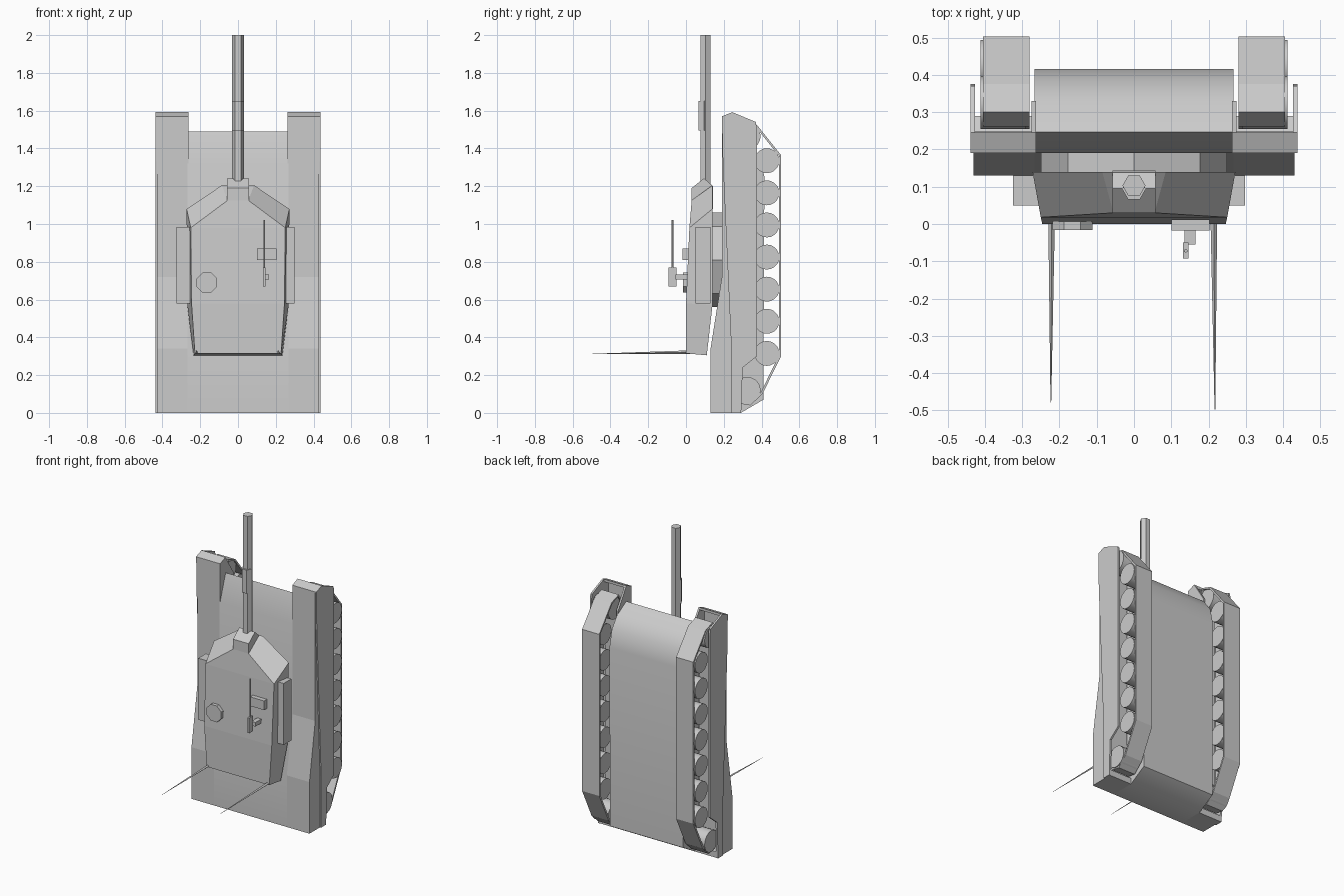
import bpy, bmesh, math
from mathutils import Matrix, Vector

if "Cube" in bpy.data.objects:
    bpy.data.objects.remove(bpy.data.objects["Cube"])


def finish(name, bm, mirror=False, smooth=None):
    bmesh.ops.recalc_face_normals(bm, faces=bm.faces)
    me = bpy.data.meshes.new(name)
    bm.to_mesh(me)
    bm.free()
    ob = bpy.data.objects.new(name, me)
    bpy.context.collection.objects.link(ob)
    if smooth:
        bpy.ops.object.select_all(action='DESELECT')
        ob.select_set(True)
        bpy.context.view_layer.objects.active = ob
        bpy.ops.object.shade_smooth_by_angle(angle=math.radians(smooth))
    if mirror:
        ob.modifiers.new("mirror", 'MIRROR')
    return ob


def loft(name, rings, caps=True, **kw):
    """Join equal rings of points into a surface."""
    bm = bmesh.new()
    vs = [[bm.verts.new(p) for p in r] for r in rings]
    n = len(rings[0])
    for a, b in zip(vs, vs[1:]):
        for i in range(n):
            j = (i + 1) % n
            bm.faces.new((a[i], a[j], b[j], b[i]))
    if caps:
        bm.faces.new(vs[0])
        bm.faces.new(vs[-1])
    return finish(name, bm, **kw)


def prism(name, yz, x0, x1, **kw):
    """Side profile extruded across x."""
    return loft(name, [[(x, y, z) for y, z in yz] for x in (x0, x1)], **kw)


def box(name, x0, x1, y0, y1, z0, z1, **kw):
    return prism(name, [(y0, z0), (y1, z0), (y1, z1), (y0, z1)], x0, x1, **kw)


def rod(name, start, end, r0, r1, sides, turn=0.0, **kw):
    """Cylinder or cone between two points."""
    a, b = Vector(start), Vector(end)
    rot = Vector((0, 0, 1)).rotation_difference(b - a).to_matrix().to_4x4()
    bm = bmesh.new()
    bmesh.ops.create_cone(bm, cap_ends=True, segments=sides, radius1=r0, radius2=r1,
                          depth=(b - a).length,
                          matrix=Matrix.Translation((a + b) / 2) @ rot @ Matrix.Rotation(turn, 4, 'Z'))
    return finish(name, bm, **kw)


# Hull: the vehicle stands on its tail, so its deck faces -y and belly +y
prism("hull", [(.13, 0), (.13, .34), (.19, .72), (.19, 1.32), (.247, 1.49), (.33, 1.44),
               (.39, 1.36), (.415, 1.25), (.41, .07), (.29, 0)], -.267, .267, smooth=35)

# Sponsons over the tracks, ending in hollow front fenders
prism("sponson", [(.13, 0), (.13, .34), (.19, .72), (.19, 1.57), (.245, 1.592), (.245, 1.575),
                  (.2, 1.555), (.2, 1.45), (.248, 1.33), (.248, .06), (.29, .04), (.29, 0)],
      .265, .43, mirror=True)
prism("side_skirt", [(.24, 0), (.24, .34), (.195, 1.33), (.19, 1.57), (.245, 1.592), (.37, 1.54),
                     (.375, 1.5), (.375, .3), (.3, .24), (.292, 0)], .426, .438, mirror=True)
prism("fender_inner_plate", [(.19, 1.32), (.19, 1.57), (.245, 1.592), (.33, 1.46), (.33, 1.3)],
      .263, .275, mirror=True)

# Tracks
track = prism("track", [(.503, .3), (.503, 1.365), (.375, 1.525), (.30, 1.55), (.262, 1.5),
                        (.255, 1.4), (.255, .1), (.28, .05), (.34, .04), (.405, .1)],
              .28, .405, caps=False)
band = track.modifiers.new("thickness", 'SOLIDIFY')
band.thickness = .012
track.modifiers.new("mirror", 'MIRROR')

# Road wheels, sprocket and idler
for i in range(7):
    z = .315 + .17 * i
    rod(f"road_wheel_{i + 1}", (.29, .428, z), (.412, .428, z), .066, .066, 20, mirror=True, smooth=30)
for name, y, z in (("sprocket", .325, .12), ("idler", .325, 1.465)):
    rod(name, (.29, y, z), (.412, y, z), .07, .07, 20, mirror=True, smooth=30)

# Turret ring
rod("turret_ring", (0, .10, .81), (0, .2, .81), .25, .25, 8)

# Turret: rows of roof (x, y, z) and base (x, y, z) half widths
rows = [((.228, 0, .315), (.235, .11, .305)),
        ((.246, 0, .58), (.268, .14, .57)),
        ((.25, .018, .98), (.272, .14, 1.08)),
        ((.055, .03, 1.125), (.085, .14, 1.205))]
loft("turret", [[(-t[0], *t[1:]), t, b, (-b[0], *b[1:])] for t, b in rows])
prism("mantlet", [(.03, 1.08), (.03, 1.19), (.095, 1.242), (.143, 1.2), (.143, 1.08)], -.057, .057)

# Gun barrel with its offset thick section
rod("gun_barrel", (0, .103, 1.15), (0, .103, 2.0), .031, .031, 6, turn=math.pi / 6)
rod("bore_evacuator", (0, .094, 1.495), (0, .094, 1.65), .032, .032, 6, turn=math.pi / 6)

# Stowage boxes on the turret sides
box("left_stowage", -.325, -.24, .05, .13, .58, .985)
box("right_stowage", .235, .298, .05, .13, .58, .985)

# Roof hatch, sight and machine gun
rod("hatch", (-.165, .02, .69), (-.165, -.016, .69), .058, .058, 8, turn=math.pi / 8)
box("sight", .1, .203, -.018, .012, .81, .87)
box("machine_gun_mount", .135, .165, -.055, .01, .705, .732)
box("machine_gun_body", .132, .146, -.092, -.05, .67, .77)
rod("machine_gun_barrel", (.139, -.072, .76), (.139, -.072, 1.02), .005, .005, 6)

# Antennas on the turret tail
rod("left_antenna", (-.221, .02, .322), (-.223, -.478, .312), .009, .001, 4)
rod("right_antenna", (.214, .02, .322), (.217, -.497, .312), .009, .001, 4)
